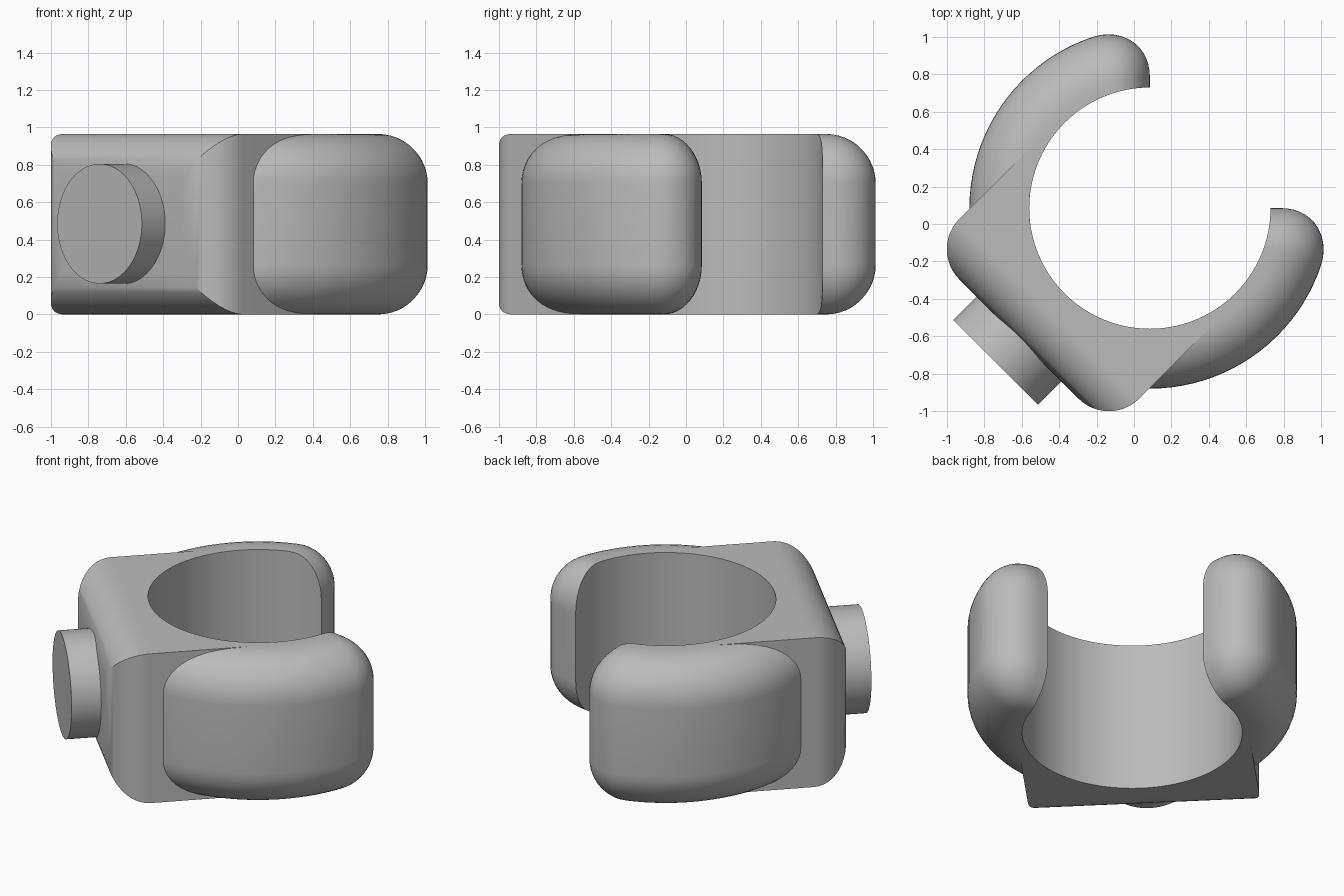
import bpy, bmesh
from math import sin, cos, pi, radians
from mathutils import Matrix

HEIGHT = 0.965
BORE_X, BORE_R, OUTER_R = 0.12, 0.645, 0.965   # ring, in the turned frame
FRONT, HALF_WIDTH, BLOCK_FILLET = -0.87, 0.68, 0.23
ARM_FILLET = 0.265
TURN = Matrix.Rotation(radians(45), 4, 'Z')

cube = bpy.data.objects.get("Cube")
if cube:
    bpy.data.objects.remove(cube, do_unlink=True)

grey = bpy.data.materials.new("plain grey")
grey.use_nodes = True
colour = (0.5, 0.5, 0.5, 1)
grey.diffuse_color = colour
grey.node_tree.nodes["Principled BSDF"].inputs["Base Color"].default_value = colour


def make(name, bm):
    bmesh.ops.remove_doubles(bm, verts=bm.verts, dist=1e-5)
    bmesh.ops.recalc_face_normals(bm, faces=bm.faces)
    mesh = bpy.data.meshes.new(name)
    bm.to_mesh(mesh)
    bm.free()
    mesh.materials.append(grey)
    obj = bpy.data.objects.new(name, mesh)
    obj.matrix_world = TURN
    bpy.context.collection.objects.link(obj)
    return obj


def activate(obj):
    bpy.ops.object.select_all(action='DESELECT')
    obj.select_set(True)
    bpy.context.view_layer.objects.active = obj


def arc(cx, cy, r, start, end, steps=12):
    angles = [radians(start + (end - start) * i / steps) for i in range(steps + 1)]
    return [(cx + r * cos(a), cy + r * sin(a)) for a in angles]


def slab(name, low, high, place):
    """Profile with two rounded front corners, extruded on the third axis."""
    r = BLOCK_FILLET
    back = -0.04
    outline = [(back, low), (back, high)]
    outline += arc(FRONT + r, high - r, r, 90, 180)
    outline += arc(FRONT + r, low + r, r, 180, 270)
    bm = bmesh.new()
    ends = [[bm.verts.new(place(a, b, c)) for a, b in outline] for c in (-1, 1)]
    for ring in ends:
        bm.faces.new(ring)
    for i in range(len(outline)):
        j = (i + 1) % len(outline)
        bm.faces.new((ends[0][i], ends[0][j], ends[1][j], ends[1][i]))
    return make(name, bm)


def cylinder(name, radius, depth, matrix, segments=96):
    bm = bmesh.new()
    bmesh.ops.create_cone(bm, cap_ends=True, segments=segments, radius1=radius,
                          radius2=radius, depth=depth, matrix=matrix)
    return make(name, bm)


def cut(obj, cutter, operation):
    mod = obj.modifiers.new("cut", 'BOOLEAN')
    mod.operation, mod.object, mod.solver = operation, cutter, 'EXACT'
    activate(obj)
    bpy.ops.object.modifier_apply(modifier=mod.name)
    bpy.data.objects.remove(cutter, do_unlink=True)


# Block: plan outline crossed with side outline, then bored through
block = slab("block", -HALF_WIDTH, HALF_WIDTH, lambda a, b, c: (a, b, c * 2))
side = slab("side_cutter", 0, HEIGHT, lambda a, b, c: (a, c, b))
cut(block, side, 'INTERSECT')
bore = cylinder("bore_cutter", BORE_R, 4, Matrix.Translation((BORE_X, 0, 0)))
cut(block, bore, 'DIFFERENCE')

# Arms: a rounded section swept round the bore, with a rounded tip
r = ARM_FILLET
core = OUTER_R - r
sections = []
for i in range(13):
    a = pi / 2 * i / 12
    sections.append((r * (1 - cos(a)) / 0.83, r * sin(a)))
tip = sections[-1][0]
sections += [(tip + (radians(100) - tip) * i / 24, r) for i in range(1, 25)]

bm = bmesh.new()
rings = []
for turn, radius in sections:
    angle = radians(-45) - turn
    outline = [(BORE_R, r - radius)]
    outline += arc(core, r, radius, -90, 0) + arc(core, HEIGHT - r, radius, 0, 90)
    outline.append((BORE_R, HEIGHT - r + radius))
    rings.append([bm.verts.new((BORE_X + d * cos(angle), d * sin(angle), z))
                  for d, z in outline])
for one, two in zip(rings, rings[1:]):
    for i in range(len(one)):
        j = (i + 1) % len(one)
        bm.faces.new((one[i], one[j], two[j], two[i]))
bm.faces.new(rings[0])
bm.faces.new(rings[-1])
arms = make("clip_arms", bm)
mirror = arms.modifiers.new("mirror", 'MIRROR')
mirror.use_axis = (False, True, False)
mirror.use_mirror_merge = False
activate(arms)
bpy.ops.object.modifier_apply(modifier=mirror.name)

# Round boss on the front of the block
boss_front, boss_back = -1.047, -0.7
place = Matrix.Translation(((boss_front + boss_back) / 2, 0, 0.485))
boss = cylinder("round_boss", 0.32, boss_back - boss_front,
                place @ Matrix.Rotation(pi / 2, 4, 'Y'))

for obj in (block, arms, boss):
    activate(obj)
    bpy.ops.object.shade_smooth_by_angle(angle=radians(30))
